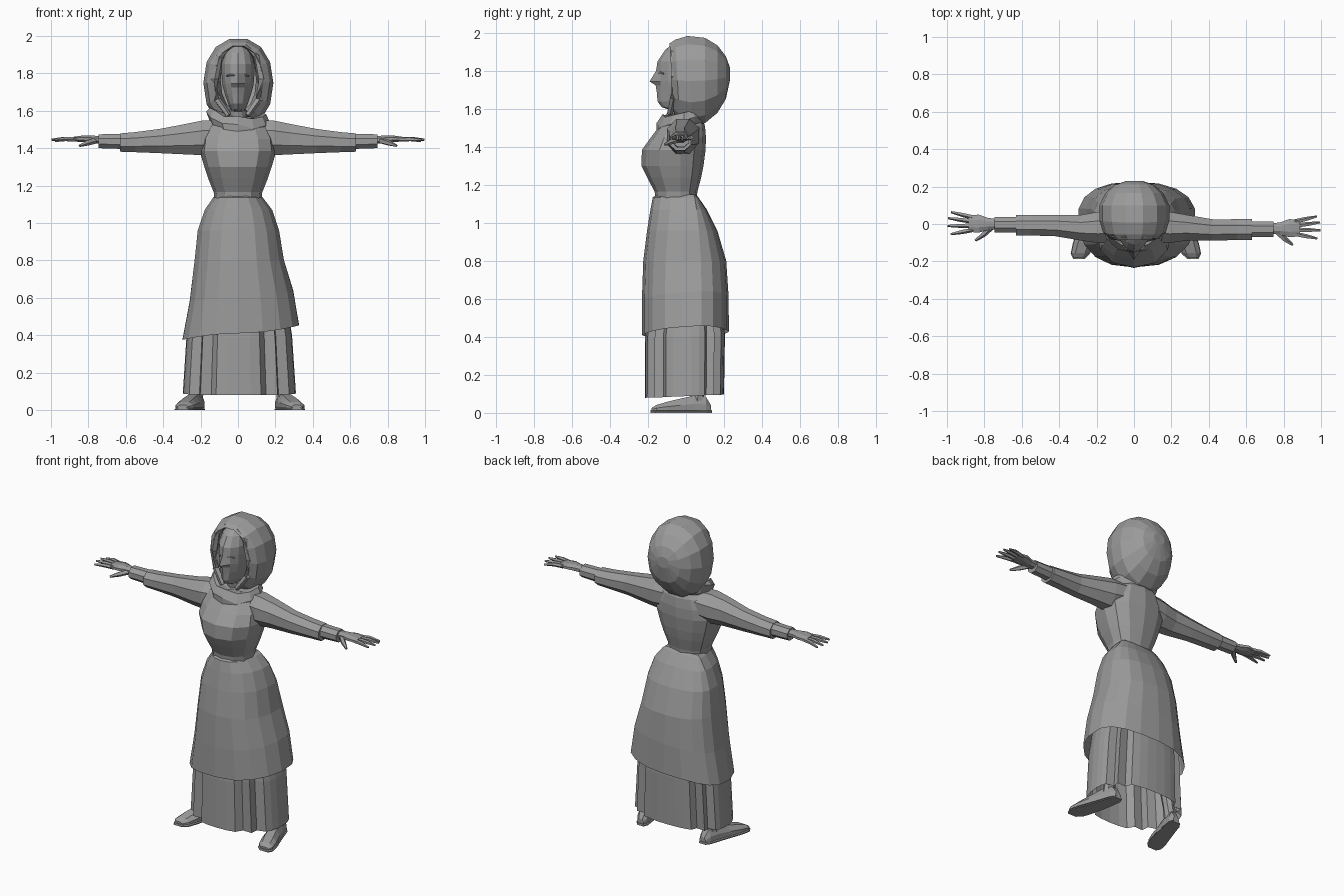
import bpy, bmesh, math, random
from mathutils import Vector
random.seed(4)

cloth = bpy.data.materials.new("dark_grey")
cloth.diffuse_color = (.33, .33, .33, 1)


def spow(v, p):
    return math.copysign(abs(v) ** p, v)


def loft(name, rings, start=True, end=True):
    """Skin a list of equal-length closed rings, flat shaded."""
    bm = bmesh.new()
    rows = [[bm.verts.new(p) for p in r] for r in rings]
    n = len(rows[0])
    for a, b in zip(rows, rows[1:]):
        for i in range(n):
            j = (i + 1) % n
            bm.faces.new((a[i], a[j], b[j], b[i]))
    if start:
        bm.faces.new(rows[0][::-1])
    if end:
        bm.faces.new(rows[-1])
    bmesh.ops.recalc_face_normals(bm, faces=bm.faces)
    me = bpy.data.meshes.new(name)
    bm.to_mesh(me)
    bm.free()
    me.materials.append(cloth)
    ob = bpy.data.objects.new(name, me)
    bpy.context.collection.objects.link(ob)
    return ob


def level(z, w, yf, yb, n=16, yc=0.0, p=1.0, tx=0.0, ty=0.0, wr=1.0):
    """Horizontal egg section: half width w, front yf, back yb, optional tilt."""
    pts = []
    for i in range(n):
        a = 2 * math.pi * i / n
        s, c = spow(math.sin(a), p), -spow(math.cos(a), p)
        x = w * s * (wr if s > 0 else 1)
        y = yc + (c * (yc - yf) if c < 0 else c * (yb - yc))
        pts.append(Vector((x, y, z + tx * x + ty * y)))
    return pts


def across(x, yc, zc, ry, rz, n=8):
    """Section of a limb running along x."""
    return [Vector((x, yc + ry * math.cos(t), zc + rz * math.sin(t)))
            for t in (2 * math.pi * (i + .5) / n for i in range(n))]


def tube(name, pts, radii, n=5):
    rings = []
    for k, (p, r) in enumerate(zip(pts, radii)):
        d = Vector(pts[min(k + 1, len(pts) - 1)]) - Vector(pts[max(k - 1, 0)])
        q = d.to_track_quat('Z', 'Y')
        rings.append([Vector(p) + q @ Vector((r * math.cos(t), r * math.sin(t), 0))
                      for t in (2 * math.pi * i / n for i in range(n))])
    return loft(name, rings)


# bodice, waist to shoulders
loft("bodice", [level(z, w, f, b, 12, -.03, .88) for z, w, f, b in [
    (1.12, .125, -.16, .055), (1.165, .13, -.165, .06), (1.24, .16, -.205, .08),
    (1.3, .18, -.235, .092), (1.385, .205, -.232, .103), (1.45, .195, -.185, .105),
    (1.51, .165, -.14, .1), (1.56, .1, -.1, .08)]])

# overskirt, flaring at the sides, hem higher on one side
skirt = [level(z, w, f, b, 18, .04, .85, 0, 0, wr) for z, w, f, b, wr in [
    (1.15, .115, -.15, .05, 1), (1.135, .135, -.175, .065, 1),
    (1.07, .18, -.187, .11, 1.03), (.96, .218, -.205, .165, 1.02),
    (.8, .235, -.225, .212, 1.06), (.6, .262, -.232, .224, 1.14),
    (.41, .3, -.232, .226, 1.1)]]
for r in skirt[-2:]:
    for p in r:
        p.z += .4 * p.x * abs(p.x) + .08 * max(0, p.y)
loft("overskirt", skirt, True, False)

# underskirt: broad panels split by deep pleats
pleats = []
for z, w, f, b in [(.62, .24, -.2, .19), (.4, .275, -.215, .205), (.088, .295, -.217, .2)]:
    r = level(z, w, f, b, 36, .03, .86, 0, .04, 1.05)
    for i, p in enumerate(r):
        if min(i, 36 - i) in (3, 5, 12, 14):
            p.x *= .88
            p.y *= .86
    pleats.append(r)
loft("underskirt", pleats, True, False)

# head with a centre ridge for brow, nose and chin
head = []
for z, w, f, b, ridge in [
        (1.48, .06, -.06, .07, 0), (1.595, .05, -.085, .08, 0), (1.61, .042, -.125, .08, .003),
        (1.64, .055, -.148, .09, .002), (1.69, .072, -.148, .1, .006), (1.725, .082, -.148, .11, .012),
        (1.745, .086, -.15, .11, .042), (1.8, .09, -.15, .12, .008), (1.85, .09, -.148, .12, .002),
        (1.91, .075, -.11, .1, 0), (1.95, .04, -.065, .06, 0)]:
    r = level(z, w, f, b, 14, 0)
    r[0].y -= ridge
    head.append(r)
loft("head", head)

# headscarf: inner lining, rolled rim and full back
hood = []
for y, w, zb, zt in [
        (.03, .095, 1.6, 1.93), (-.045, .108, 1.57, 1.945), (-.075, .13, 1.56, 1.95),
        (-.045, .168, 1.53, 1.97), (.02, .187, 1.505, 1.99), (.1, .187, 1.52, 1.98),
        (.165, .155, 1.575, 1.94), (.21, .105, 1.65, 1.88), (.231, .04, 1.75, 1.82)]:
    r = []
    for i in range(14):
        t = 2 * math.pi * i / 14
        v = spow(math.sin(t), .92)
        r.append(Vector((.002 + w * spow(math.cos(t), .92), y - .012 * v * (y < .05),
                         (zb + zt) / 2 + v * (zt - zb) / 2)))
    hood.append(r)
loft("headscarf", hood, False, True)

# layered folds framing the face
for s in (-1, 1):
    tube("eyelid", [(s * .018, -.147, 1.79), (s * .038, -.137, 1.792), (s * .06, -.118, 1.786)],
         [.004, .006, .004], 5)
    tube("scarf_fold", [(s * .04, -.065, 1.95), (s * .1, -.065, 1.89), (s * .125, -.06, 1.77),
                        (s * .11, -.065, 1.66), (s * .05, -.085, 1.575)],
         [.01, .018, .022, .02, .015], 5)

# scarf wrapped around the neck, dipping at the front
cowl = []
for z, w, f, b in [(1.495, .12, -.14, .09), (1.52, .15, -.155, .1), (1.565, .17, -.155, .1),
                   (1.6, .15, -.125, .09), (1.59, .09, -.085, .06)]:
    r = level(z, w, f, b, 12, -.01, 1, -.15, .3)
    for p in r:
        p.z += random.uniform(-.01, .01)
    cowl.append(r)
loft("neck_wrap", cowl)

for s, side in ((-1, "left"), (1, "right")):
    dy = -.012 * s
    # sleeve and cuff
    loft(side + "_sleeve", [across(s * x, y + (dy if x > .3 else 0), z, ry, rz, 8)
                            for x, y, z, ry, rz in [
        (.1, -.01, 1.465, .09, .09), (.19, -.018, 1.455, .09, .1), (.28, -.02, 1.448, .075, .088),
        (.42, -.02, 1.438, .062, .07), (.55, -.018, 1.432, .06, .058),
        (.63, -.018, 1.43, .06, .053), (.63, -.018, 1.435, .04, .035)]])
    loft(side + "_cuff", [across(s * x, -.015 + dy, z, ry, rz) for x, z, ry, rz in [
        (.6, 1.436, .045, .044), (.745, 1.437, .045, .04), (.745, 1.44, .032, .026)]])
    # hand
    loft(side + "_palm", [across(s * x, y + dy, z, ry, rz) for x, y, z, ry, rz in [
        (.72, -.012, 1.443, .028, .022), (.78, -.012, 1.447, .035, .022),
        (.83, -.01, 1.45, .052, .019), (.885, -.01, 1.448, .048, .013)]])
    for y0, x1, y1, z1 in [(.024, .978, .052, 1.438), (.002, .995, .02, 1.444),
                           (-.02, .997, -.022, 1.446), (-.042, .98, -.066, 1.444)]:
        tube(side + "_finger", [(s * .86, y0 + dy, 1.447), (s * (.86 + x1) / 2, (y0 + y1) / 2 + dy, 1.449),
                                (s * x1, y1 + dy, z1)], [.013, .012, .006])
    tube(side + "_thumb", [(s * .765, -.03 + dy, 1.44), (s * .805, -.068 + dy, 1.428),
                           (s * .848, -.1 + dy, 1.413)], [.017, .015, .007])
    # leg
    ox = .235 if s < 0 else .255
    tube(side + "_leg", [(s * (ox - .01), .06, .05), (s * (ox - .02), .06, .14), (s * (ox - .07), .05, .5)],
         [.036, .036, .055], 8)
    # shoe and sole, toes turned outward
    for part, k, top, z0 in (("shoe", 1, 1, .012), ("sole", 1.08, 0, 0)):
        rings = []
        for y, x, w, h in [(.132, -.025, .022, .04), (.105, -.02, .036, .085), (.04, -.005, .042, .09),
                           (-.03, .015, .047, .075), (-.1, .036, .052, .058), (-.155, .052, .048, .042),
                           (-.182, .06, .028, .026)]:
            h = h if top else .014
            prof = [(-1, 0), (-1, .45), (-.55, 1), (.55, 1), (1, .45), (1, 0)]
            rings.append([Vector((s * (ox + x + u * w * k), y * (1 if top else 1.03), z0 + v * (h - z0)))
                          for u, v in prof])
        loft(side + "_" + part, rings)
